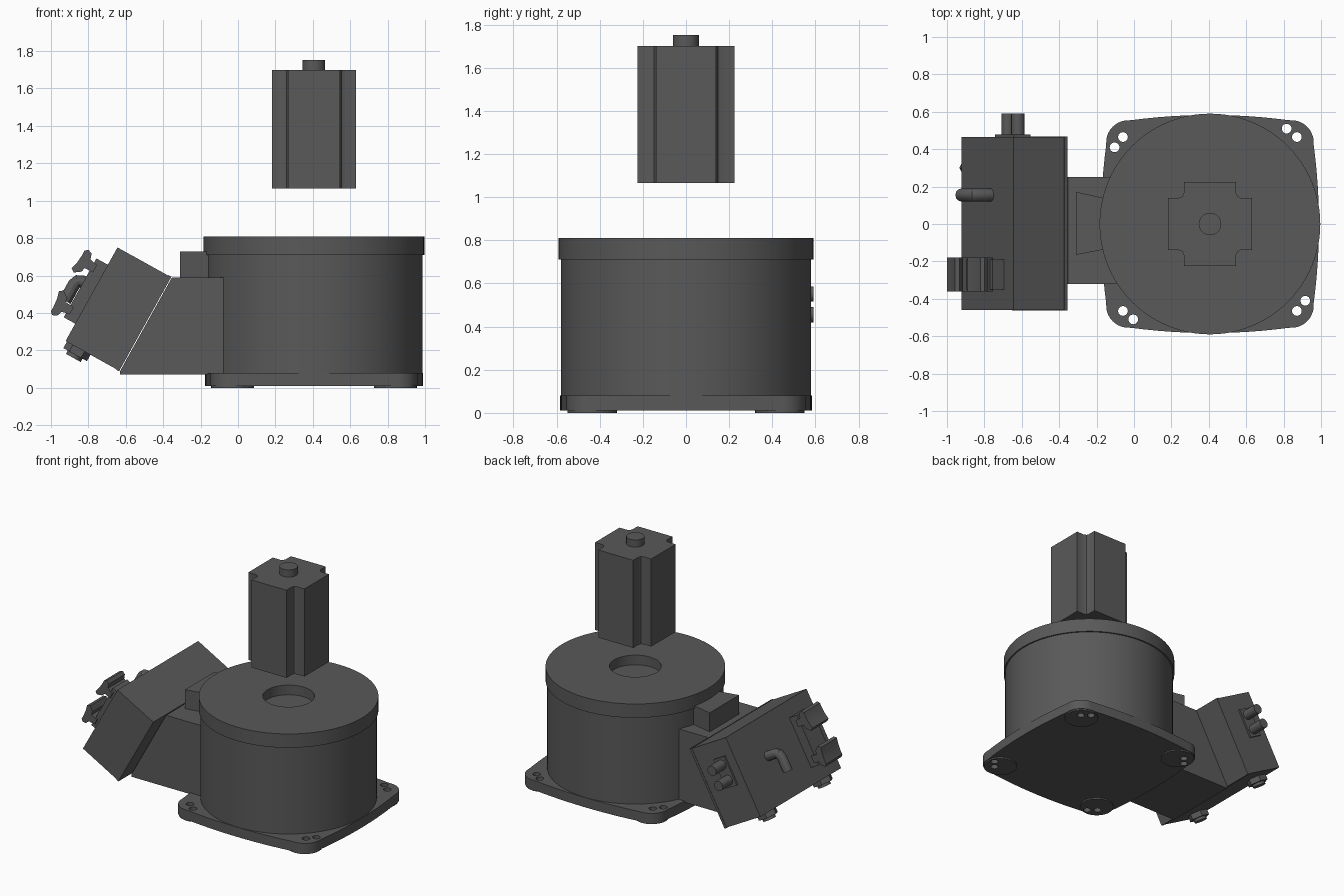
import bpy, bmesh, math
from mathutils import Vector, Matrix

if "Cube" in bpy.data.objects:
    bpy.data.objects.remove(bpy.data.objects["Cube"])

CX = 0.406                                   # axis of the round housing


def frame(a, b, c, o=(0, 0, 0)):
    """Matrix whose columns are the axes a, b, c with origin o."""
    m = Matrix((a, b, c)).transposed().to_4x4()
    m.translation = o
    return m


X, Y, Z = Vector((1, 0, 0)), Vector((0, 1, 0)), Vector((0, 0, 1))
U = Vector((0.485, 0, 0.8745))               # up along the tilted box
N = Vector((-0.8745, 0, 0.485))              # out of the tilted box face
FACE = Vector((-0.783, 0, 0.5))              # middle of the outer face
FLAT = frame(X, Y, Z, (CX, 0, 0))
SIDE = frame(X, Z, Y)
TILT = frame(U, N, Y, FACE)


def finish(name, bm):
    bmesh.ops.recalc_face_normals(bm, faces=bm.faces)
    me = bpy.data.meshes.new(name)
    bm.to_mesh(me)
    bm.free()
    ob = bpy.data.objects.new(name, me)
    bpy.context.collection.objects.link(ob)
    return ob


def prism(name, outlines, lo, hi, mat):
    """Extrude one or more outlines from lo to hi in the given frame."""
    bm = bmesh.new()
    for pts in outlines:
        rings = [[bm.verts.new(mat @ Vector((p[0], p[1], d))) for p in pts] for d in (lo, hi)]
        bm.faces.new(rings[0])
        bm.faces.new(rings[1])
        n = len(pts)
        for i in range(n):
            j = (i + 1) % n
            bm.faces.new((rings[0][i], rings[0][j], rings[1][j], rings[1][i]))
    return finish(name, bm)


def lathe(name, profile, steps=96):
    """Spin an (r, z) profile about the housing axis."""
    bm = bmesh.new()
    vs = [bm.verts.new((CX + r, 0, z)) for r, z in profile]
    es = [bm.edges.new(e) for e in zip(vs, vs[1:])]
    bmesh.ops.spin(bm, geom=vs + es, cent=(CX, 0, 0), axis=Z, angle=2 * math.pi, steps=steps)
    bmesh.ops.remove_doubles(bm, verts=bm.verts, dist=1e-4)
    return finish(name, bm)


def circle(r, cx=0, cy=0, n=24):
    return [(cx + r * math.cos(2 * math.pi * i / n), cy + r * math.sin(2 * math.pi * i / n)) for i in range(n)]


def rect(a, b, c, d):
    return [(a, c), (b, c), (b, d), (a, d)]


def four(pts):
    """Repeat points at each quarter turn."""
    out = []
    for _ in range(4):
        out += pts
        pts = [(-y, x) for x, y in pts]
    return out


# base plate: bulged square with rounded corners, pads and paired holes
quarter = [(0.583 - 0.028 * (y / 0.42) ** 2, y) for y in [-0.42 + 0.07 * i for i in range(13)]]
quarter += [(0.435 + 0.12 * math.cos(math.radians(a)), 0.435 + 0.12 * math.sin(math.radians(a)))
            for a in range(9, 85, 9)]
plate = prism("base_plate", [four(quarter)], 0.01, 0.08, FLAT)
pads = prism("foot_pads", [circle(0.115, x, y, 32) for x, y in four([(0.435, 0.435)])], 0.0, 0.015, FLAT)
cutter = prism("hole_cutter", [circle(0.026, x, y) for x, y in four([(0.465, 0.465), (0.41, 0.51)])],
               -0.1, 0.2, FLAT)
cutter.hide_render = True
for ob in (plate, pads):
    mod = ob.modifiers.new("holes", 'BOOLEAN')
    mod.object = cutter
    mod.solver = 'EXACT'
    bpy.context.view_layer.objects.active = ob
    bpy.ops.object.modifier_apply(modifier=mod.name)
bpy.data.objects.remove(cutter)

# round housing and its cover with the central recess
lathe("housing_body", [(0, 0.02), (0.45, 0.02), (0.45, 0.07), (0.58, 0.07), (0.58, 0.72), (0, 0.72)])
lathe("housing_cover", [(0, 0.71), (0.59, 0.71), (0.59, 0.81), (0.17, 0.81), (0.17, 0.74), (0, 0.74)])

# floating motor block with notched corners, and its shaft
prism("motor_block", [four([(0.225, 0.14), (0.165, 0.14), (0.148, 0.148), (0.14, 0.165), (0.14, 0.225)])],
      1.065, 1.70, FLAT)
prism("motor_shaft", [circle(0.06, n=32)], 1.69, 1.752, FLAT)

# neck joining the housing to the tilted box
prism("neck", [[(-0.63, 0.07), (0.0, 0.07), (0.0, 0.59), (-0.353, 0.59), (-0.63, 0.09)]], -0.32, 0.25, SIDE)
prism("neck_cap", [[(-0.31, -0.165), (-0.31, 0.172), (-0.1, 0.125), (-0.1, -0.125)]], 0.58, 0.728, frame(X, Y, Z))

# tilted terminal box with thin back plate
prism("terminal_box", [rect(-0.286, 0.286, -0.312, 0)], -0.46, 0.465, TILT)
prism("box_back_plate", [rect(-0.289, 0.289, -0.328, -0.31)], -0.462, 0.467, TILT)

# connector socket with two latch hooks
prism("connector_socket", [rect(-0.18, 0.18, -0.01, 0.07)], -0.35, -0.19, TILT)
hook = [(0.105, 0.05), (0.105, 0.1), (0.08, 0.105), (0.055, 0.14), (0.07, 0.16), (0.11, 0.15),
        (0.16, 0.145), (0.185, 0.146), (0.2, 0.13), (0.19, 0.105), (0.16, 0.095), (0.15, 0.05)]
for side, sign in (("upper", 1), ("lower", -1)):
    prism(side + "_latch_hook", [[(s * sign, t) for s, t in hook]], -0.362, -0.178, TILT)

# bent pipe on the outer face
cu = bpy.data.curves.new("bent_pipe", 'CURVE')
cu.dimensions = '3D'
cu.bevel_depth = 0.034
cu.bevel_resolution = 4
cu.use_fill_caps = True
path = [(0.035, -0.02), (0.035, 0.075), (0.025, 0.098), (0.0, 0.107), (-0.1, 0.107)]
sp = cu.splines.new('POLY')
sp.points.add(len(path) - 1)
for p, (s, t) in zip(sp.points, path):
    p.co = (*(TILT @ Vector((s, t, 0.155))), 1)
pipe = bpy.data.objects.new("bent_pipe", cu)
bpy.context.collection.objects.link(pipe)
pipe.select_set(True)
bpy.context.view_layer.objects.active = pipe
bpy.ops.object.convert(target='MESH')

# twin end stubs on a flange
END = frame(U, N, Y, (-0.648, 0, 0.503))
prism("stub_flange", [rect(-0.105, 0.105, -0.05, 0.05)], 0.45, 0.478, END)
prism("end_stubs", [circle(0.035, s, 0) for s in (-0.055, 0.055)], 0.46, 0.592, END)

# cable gland nuts under the box
LOW = frame(N, Y, U, FACE)
for name, y in (("left_gland", 0.3), ("right_gland", -0.33)):
    prism(name + "_nut", [circle(0.072, -0.08, y, 6)], -0.325, -0.28, LOW)
    prism(name + "_end", [circle(0.045, -0.08, y)], -0.345, -0.32, LOW)

# dark grey finish; smooth curved sides, keep edges sharp
dark = bpy.data.materials.new("dark_grey")
dark.diffuse_color = (0.1, 0.1, 0.1, 1)
dark.use_nodes = True
dark.node_tree.nodes["Principled BSDF"].inputs["Base Color"].default_value = dark.diffuse_color
for ob in bpy.context.scene.objects:
    ob.data.materials.clear()
    ob.data.materials.append(dark)
    ob.select_set(True)
    bpy.context.view_layer.objects.active = ob
bpy.ops.object.shade_smooth_by_angle(angle=math.radians(30))
